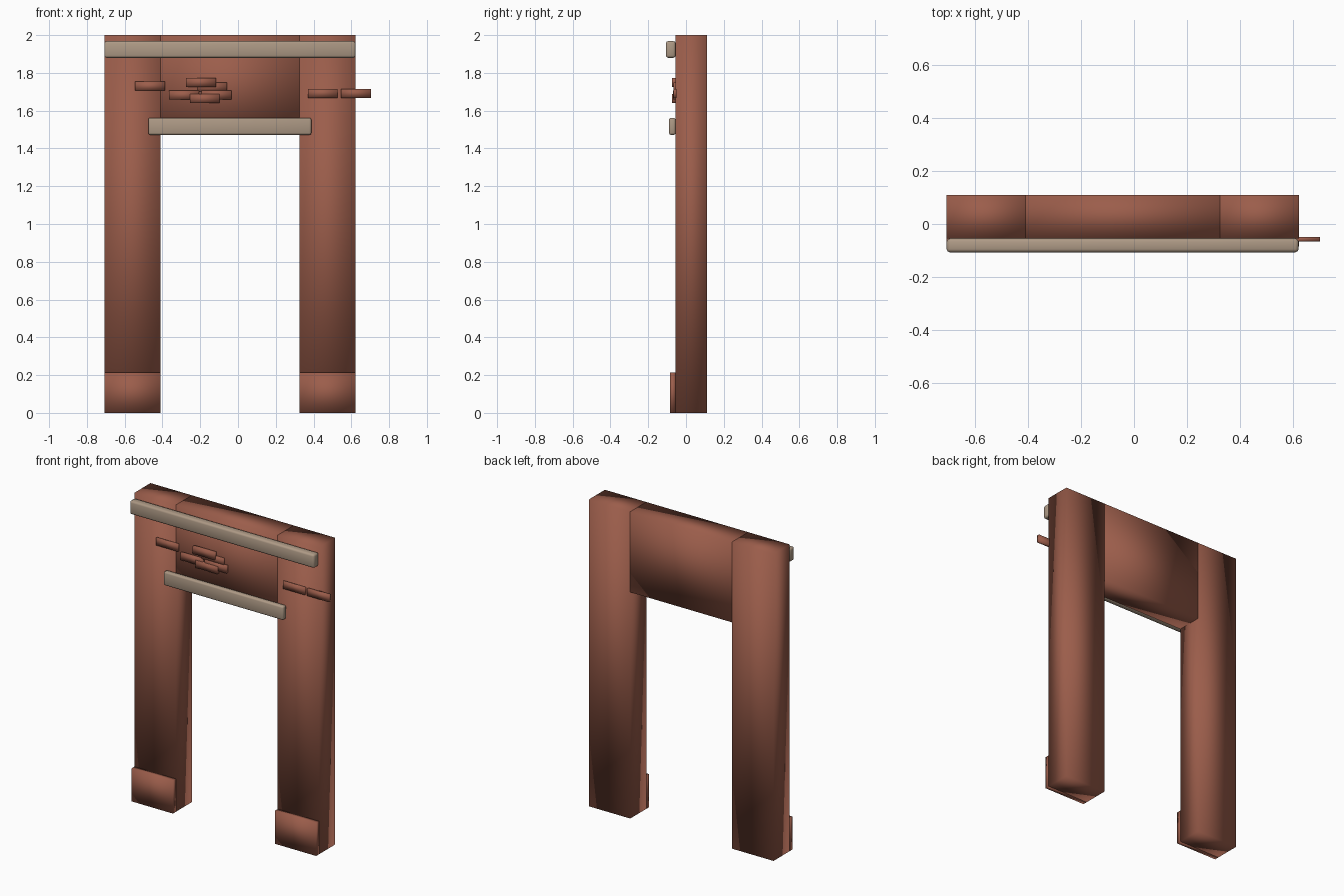
import bpy
from mathutils import Vector

cube = bpy.data.objects.get("Cube")
if cube:
    bpy.data.objects.remove(cube, do_unlink=True)


def material(name, rgb):
    m = bpy.data.materials.new(name)
    m.use_nodes = True
    m.diffuse_color = (*rgb, 1)
    m.node_tree.nodes["Principled BSDF"].inputs["Base Color"].default_value = (*rgb, 1)
    return m


BRICK = material("brick red", (0.33, 0.11, 0.07))
STONE = material("pale stone", (0.42, 0.32, 0.235))


def box(name, x, y, z, mat, bevel=0):
    """Softly shaded block given by its (low, high) limits on each axis."""
    low, high = (Vector(v) for v in zip(x, y, z))
    bpy.ops.mesh.primitive_cube_add(size=1, location=(low + high) / 2)
    ob = bpy.context.object
    ob.name = name
    ob.scale = high - low
    bpy.ops.object.transform_apply(location=False, rotation=False, scale=True)
    ob.data.materials.append(mat)
    bpy.ops.object.shade_smooth()
    if bevel:
        mod = ob.modifiers.new("rounded edges", "BEVEL")
        mod.width = bevel
        mod.segments = 2
    return ob


FRONT, BACK = -0.055, 0.11

# Two pillars, each with a plinth on its front
for side, x in (("right", (-0.708, -0.41)), ("left", (0.325, 0.623))):
    box(side + "_pillar", x, (FRONT, BACK), (0, 2), BRICK)
    box(side + "_plinth", x, (-0.085, FRONT), (0, 0.215), BRICK)

# Wall panel above the opening
box("lintel_panel", (-0.41, 0.325), (FRONT, BACK), (1.475, 2), BRICK)

# Stone mouldings
box("cornice", (-0.708, 0.622), (-0.107, FRONT), (1.88, 1.968), STONE, 0.012)
box("opening_trim", (-0.475, 0.388), (-0.09, FRONT), (1.472, 1.562), STONE, 0.01)

# Loose bricks standing proud of the wall: left end, middle height, front
bricks = [(-0.545, 1.73, -0.067), (-0.275, 1.75, -0.074), (-0.365, 1.683, -0.070),
          (-0.255, 1.664, -0.074), (-0.192, 1.684, -0.070), (-0.217, 1.724, -0.066),
          (0.37, 1.692, -0.067), (0.546, 1.692, -0.067)]
for i, (x, z, y) in enumerate(bricks, 1):
    box(f"raised_brick_{i}", (x, x + 0.158), (y, -0.05), (z - 0.024, z + 0.024), BRICK)
